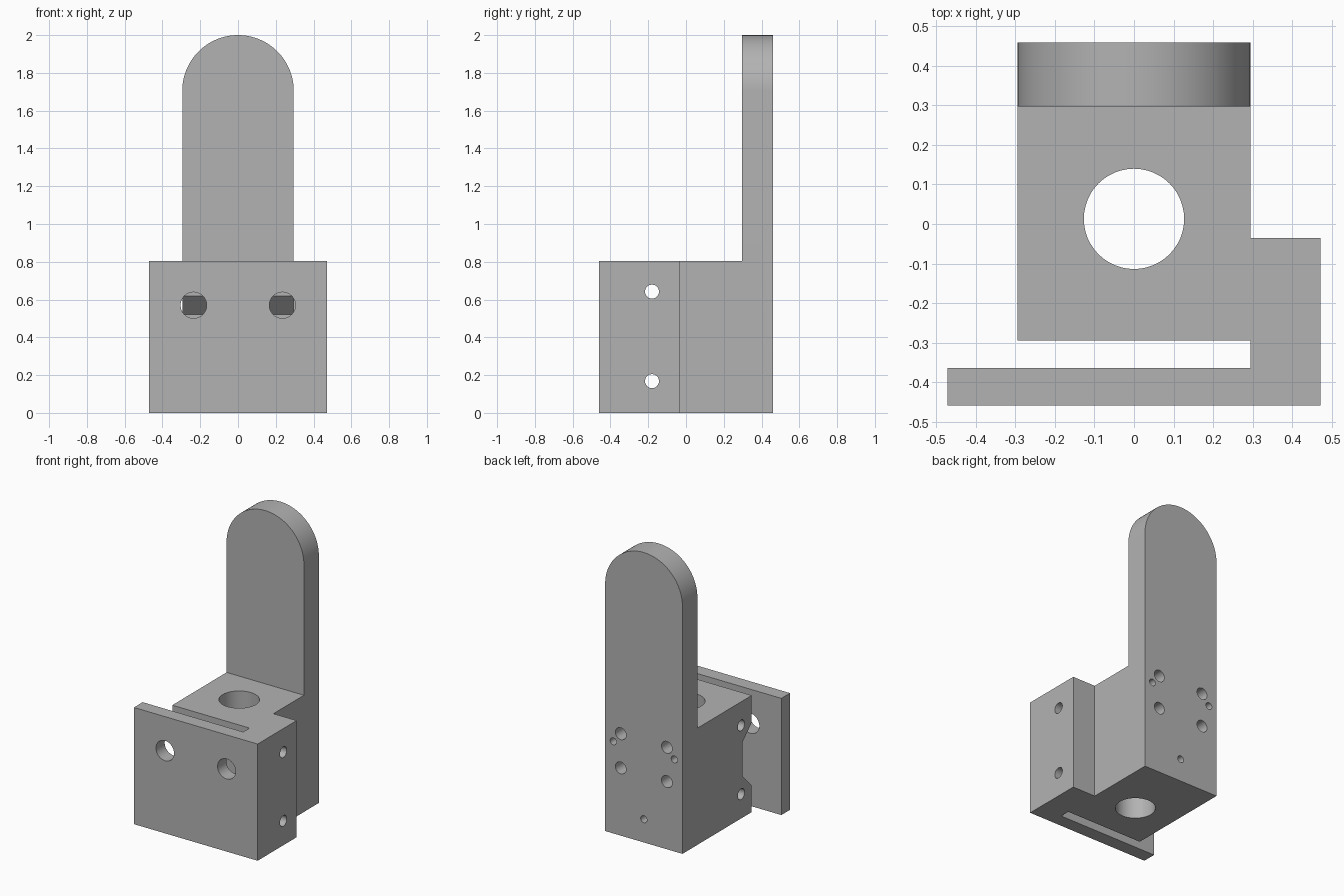
import bpy
import bmesh
from math import cos, sin, pi
from mathutils import Vector, Matrix

if "Cube" in bpy.data.objects:
    bpy.data.objects.remove(bpy.data.objects["Cube"], do_unlink=True)

# Single plain grey finish
grey = bpy.data.materials.new("machined_grey")
grey.use_nodes = True
grey.diffuse_color = (0.45, 0.45, 0.45, 1)
grey.node_tree.nodes["Principled BSDF"].inputs["Base Color"].default_value = (0.45, 0.45, 0.45, 1)


def to_object(bm, name):
    bmesh.ops.recalc_face_normals(bm, faces=bm.faces[:])
    mesh = bpy.data.meshes.new(name)
    bm.to_mesh(mesh)
    bm.free()
    mesh.materials.append(grey)
    obj = bpy.data.objects.new(name, mesh)
    bpy.context.collection.objects.link(obj)
    return obj


def prism(name, points, sweep):
    """Extrude a closed outline of 3D points along a vector."""
    bm = bmesh.new()
    face = bm.faces.new([bm.verts.new(p) for p in points])
    result = bmesh.ops.extrude_face_region(bm, geom=[face])
    verts = [g for g in result["geom"] if isinstance(g, bmesh.types.BMVert)]
    bmesh.ops.translate(bm, verts=verts, vec=sweep)
    return to_object(bm, name)


def drill(name, start, end, radius):
    """Cylinder between two points, used as a cutter."""
    a, b = Vector(start), Vector(end)
    axis = b - a
    turn = Vector((0, 0, 1)).rotation_difference(axis).to_matrix().to_4x4()
    bm = bmesh.new()
    bmesh.ops.create_cone(bm, cap_ends=True, segments=48, radius1=radius, radius2=radius,
                          depth=axis.length, matrix=Matrix.Translation((a + b) / 2) @ turn)
    return to_object(bm, name)


def combine(target, other, operation):
    mod = target.modifiers.new(other.name, "BOOLEAN")
    mod.operation = operation
    mod.solver = "EXACT"
    mod.object = other
    bpy.context.view_layer.objects.active = target
    bpy.ops.object.modifier_apply(modifier=mod.name)
    bpy.data.objects.remove(other, do_unlink=True)


W = 0.295      # half width of block and back plate
FRONT, BACK = -0.46, 0.46

# Block, side bridge and front plate share one plan outline
plan = [(-W, 0.40), (-W, -W), (W, -W), (W, -0.365), (-0.472, -0.365), (-0.472, FRONT),
        (0.472, FRONT), (0.472, -0.035), (W, -0.035), (W, 0.40)]
bracket = prism("mounting_bracket", [(x, y, 0) for x, y in plan], (0, 0, 0.805))

# Tall round-topped back plate
top = [(W * cos(pi * i / 64), W * sin(pi * i / 64) + 2 - W) for i in range(65)]
plate = prism("back_plate", [(x, BACK, z) for x, z in [(-W, 0), (W, 0)] + top],
              (0, 0.297 - BACK, 0))
combine(bracket, plate, "UNION")

# Dovetail-like channel across the front of the block
channel = [(-0.32, 0.645), (-0.195, 0.52), (-0.195, 0.285), (-0.32, 0.16)]
combine(bracket, prism("channel", [(-0.4, y, z) for y, z in channel], (0.4 + W, 0, 0)),
        "DIFFERENCE")

# Vertical bore
combine(bracket, drill("bore", (0, 0.013, -0.1), (0, 0.013, 1), 0.127), "DIFFERENCE")

# Cross holes through the block
for z in (0.168, 0.642):
    combine(bracket, drill("cross_hole", (-0.6, -0.18, z), (0.6, -0.18, z), 0.037), "DIFFERENCE")

# Access holes in the front plate
for x in (-0.235, 0.235):
    combine(bracket, drill("access_hole", (x, -0.6, 0.57), (x, -0.34, 0.57), 0.069), "DIFFERENCE")

# Blind holes in the back: four screws and three pins
blind = [(x, z, 0.041, 0.25) for x in (-0.176, 0.176) for z in (0.467, 0.703)]
blind += [(x, z, 0.024, 0.2) for x, z in ((-0.233, 0.635), (0.233, 0.635), (0, 0.16))]
for x, z, radius, depth in blind:
    combine(bracket, drill("blind_hole", (x, 0.6, z), (x, BACK - depth, z), radius), "DIFFERENCE")

# Smooth the curved walls, keep machined edges sharp
bpy.ops.object.select_all(action="DESELECT")
bracket.select_set(True)
bpy.context.view_layer.objects.active = bracket
bpy.ops.object.shade_smooth_by_angle(angle=pi / 6)
